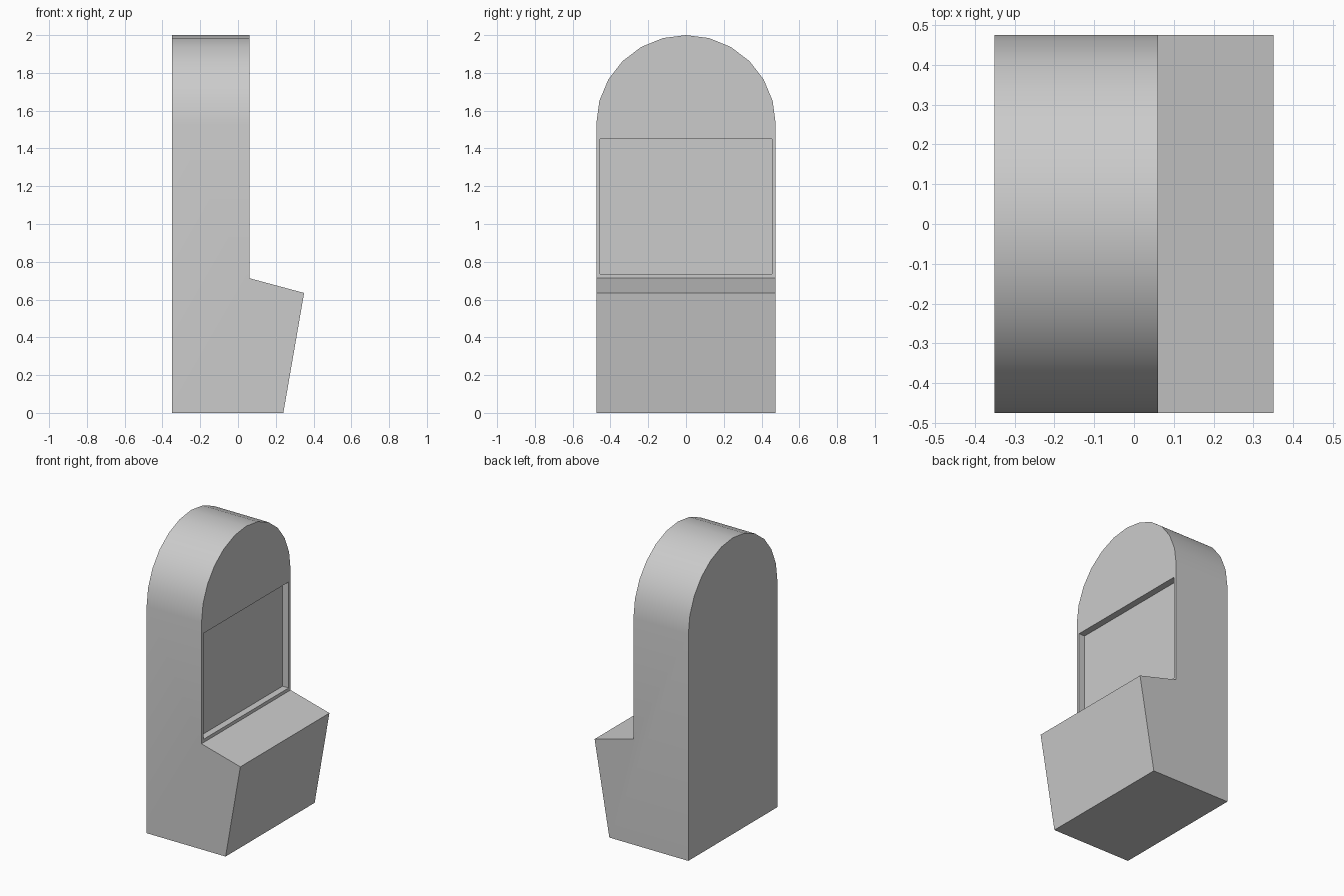
import bpy, bmesh
from math import cos, sin, pi, radians
from mathutils import Vector

if "Cube" in bpy.data.objects:
    bpy.data.objects.remove(bpy.data.objects["Cube"])


def prism(name, points, direction):
    """Extrude a closed 3D outline along a direction into a solid."""
    bm = bmesh.new()
    face = bm.faces.new([bm.verts.new(p) for p in points])
    ext = bmesh.ops.extrude_face_region(bm, geom=[face], use_keep_orig=True)
    verts = [g for g in ext["geom"] if isinstance(g, bmesh.types.BMVert)]
    bmesh.ops.translate(bm, verts=verts, vec=Vector(direction))
    bmesh.ops.recalc_face_normals(bm, faces=bm.faces)
    mesh = bpy.data.meshes.new(name)
    bm.to_mesh(mesh)
    bm.free()
    obj = bpy.data.objects.new(name, mesh)
    bpy.context.collection.objects.link(obj)
    return obj


def boolean(target, cutter, operation):
    """Apply a boolean and discard the cutter."""
    mod = target.modifiers.new(operation.lower(), 'BOOLEAN')
    mod.operation, mod.object, mod.solver = operation, cutter, 'EXACT'
    cutter.hide_render = True
    bpy.context.view_layer.objects.active = target
    bpy.ops.object.modifier_apply(modifier=mod.name)
    bpy.data.objects.remove(cutter)


HALF_WIDTH, SPRING, RISE, STEPS = 0.475, 1.53, 0.47, 12
BACK, SCREEN_FACE, LIP = -0.35, 0.06, 0.35

# Round-topped cabinet outline, extruded front to back
arch = [(BACK, -HALF_WIDTH, 0), (BACK, HALF_WIDTH, 0)]
arch += [(BACK, HALF_WIDTH * cos(pi * i / STEPS), SPRING + RISE * sin(pi * i / STEPS))
         for i in range(STEPS + 1)]
cabinet = prism("cabinet", arch, (LIP - BACK + 0.1, 0, 0))

# Side profile trims the front into an upright panel and sloping control shelf
side = [(-0.6, -0.2), (0.205, -0.2), (0.24, 0), (LIP, 0.635),
        (SCREEN_FACE, 0.713), (SCREEN_FACE, 2.2), (-0.6, 2.2)]
trim = prism("side_profile", [(x, -0.6, z) for x, z in side], (0, 1.2, 0))
boolean(cabinet, trim, 'INTERSECT')

# Shallow recess for the screen
y, low, high, depth = 0.454, 0.735, 1.45, 0.045
opening = [(SCREEN_FACE - depth, -y, low), (SCREEN_FACE - depth, y, low),
           (SCREEN_FACE - depth, y, high), (SCREEN_FACE - depth, -y, high)]
boolean(cabinet, prism("screen_recess", opening, (0.4, 0, 0)), 'DIFFERENCE')

# Smooth the arch, keep all corners sharp
cabinet.select_set(True)
bpy.context.view_layer.objects.active = cabinet
bpy.ops.object.shade_smooth_by_angle(angle=radians(30))
